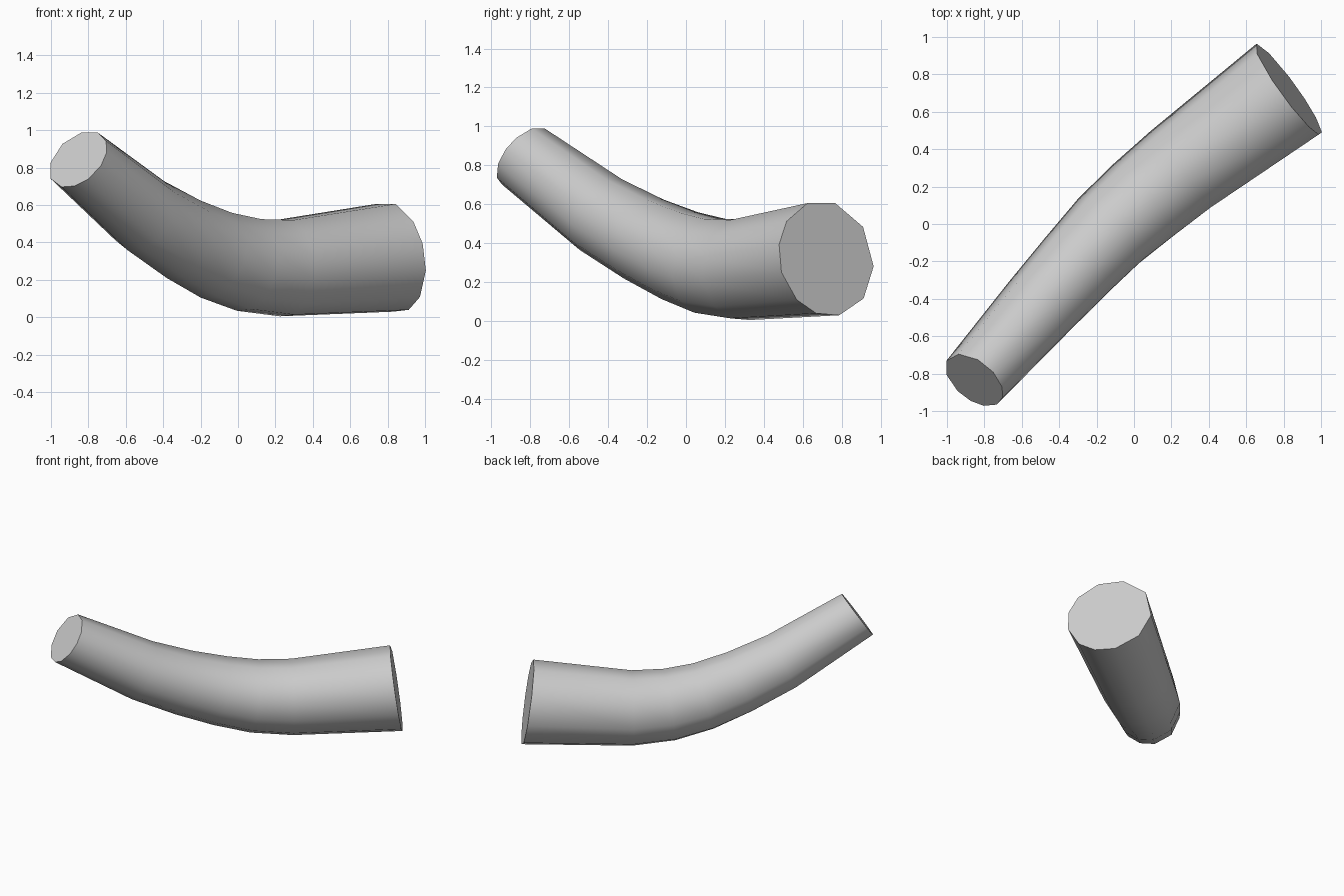
import bpy, bmesh
from math import sin, cos, radians
from mathutils import Vector

if "Cube" in bpy.data.objects:
    bpy.data.objects.remove(bpy.data.objects["Cube"])

# centre line stations, thin end to thick end: (centre, radius)
stations = [
    ((-0.855, -0.835, 0.845), 0.182),
    ((-0.50, -0.435, 0.545), 0.212),
    ((-0.30, -0.215, 0.42), 0.227),
    ((-0.125, -0.03, 0.335), 0.242),
    ((0.05, 0.125, 0.283), 0.255),
    ((0.25, 0.29, 0.266), 0.265),
    ((0.825, 0.72, 0.322), 0.30),
]
# directions of the two end caps
first_dir, last_dir = Vector((0.52, 0.64, -0.56)), Vector((0.80, 0.58, 0.145))
# slightly uneven facets around the tube
angles = [-8, 33, 73, 107, 140, 166, 194, 226, 252, 280, 316]


def bent_tube(name):
    bm = bmesh.new()
    centres = [Vector(c) for c, r in stations]
    rings = []
    for i, (c, r) in enumerate(stations):
        if i == 0:
            t = first_dir.normalized()
        elif i == len(stations) - 1:
            t = last_dir.normalized()
        else:
            t = ((centres[i + 1] - centres[i]).normalized()
                 + (centres[i] - centres[i - 1]).normalized()).normalized()
        side = Vector((-t.y, t.x, 0)).normalized()
        up = t.cross(side)
        rings.append([bm.verts.new(centres[i] + r * (cos(radians(a)) * side + sin(radians(a)) * up))
                      for a in angles])
    n = len(angles)
    # tube wall
    for a, b in zip(rings, rings[1:]):
        for j in range(n):
            k = (j + 1) % n
            bm.faces.new((a[j], a[k], b[k], b[j]))
    # end caps
    bm.faces.new(rings[0])
    bm.faces.new(rings[-1])
    bmesh.ops.recalc_face_normals(bm, faces=bm.faces)
    mesh = bpy.data.meshes.new(name)
    bm.to_mesh(mesh)
    bm.free()
    obj = bpy.data.objects.new(name, mesh)
    bpy.context.collection.objects.link(obj)
    return obj


tube = bent_tube("bent_tapered_tube")
bpy.context.view_layer.objects.active = tube
tube.select_set(True)
bpy.ops.object.shade_smooth_by_angle(angle=radians(50))
